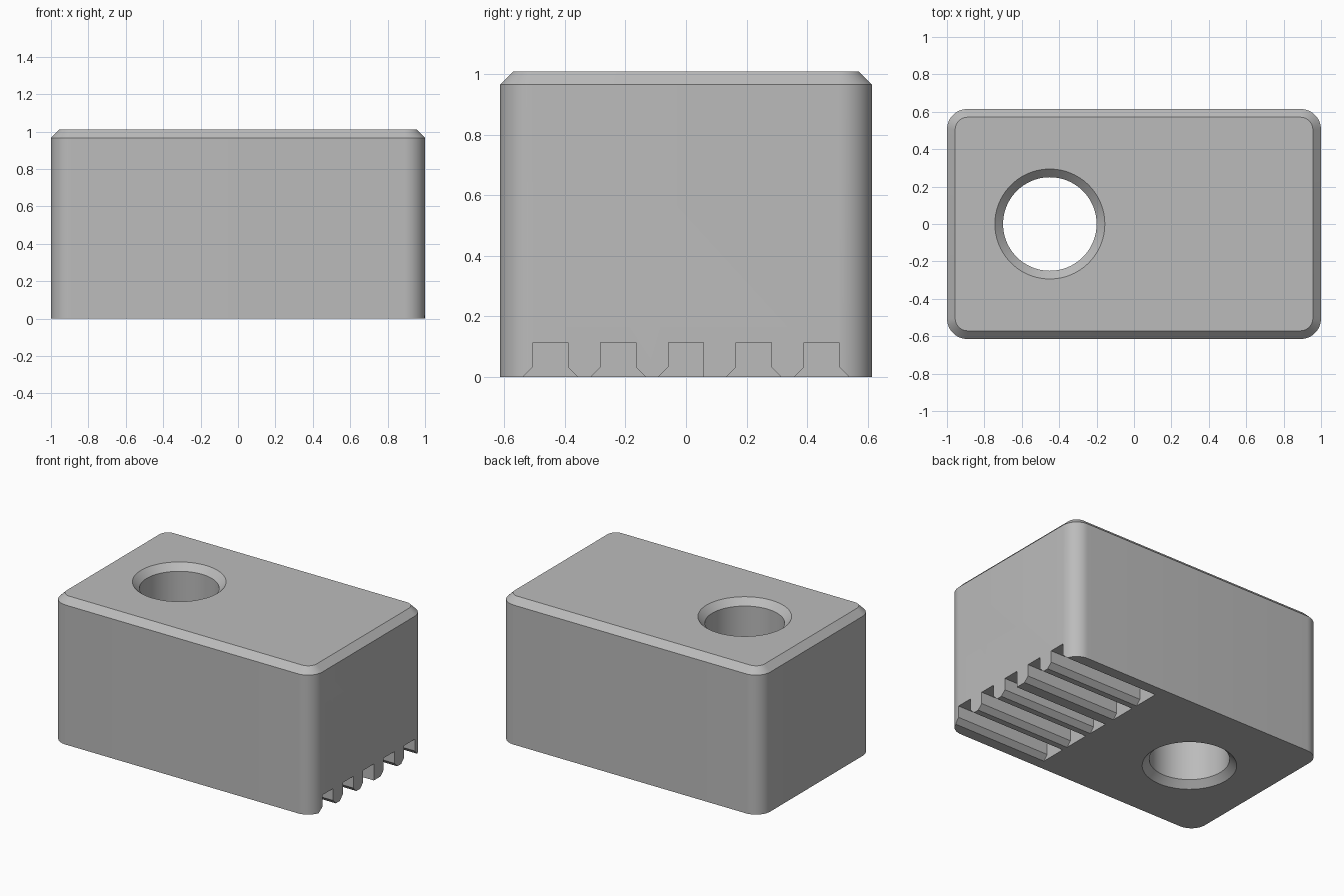
import bpy
import bmesh
from math import cos, sin, pi, radians

cube = bpy.data.objects.get("Cube")
if cube:
    bpy.data.objects.remove(cube)

HALF_X, HALF_Y, HEIGHT = 1.0, 0.615, 1.01
CORNER, CHAMFER = 0.11, 0.044
HOLE_X, HOLE_R = -0.45, 0.25

grey = bpy.data.materials.new("plain grey")
grey.use_nodes = True
grey.diffuse_color = (0.5, 0.5, 0.5, 1)
grey.node_tree.nodes["Principled BSDF"].inputs["Base Color"].default_value = (0.5, 0.5, 0.5, 1)


def loft(name, rings):
    """Closed solid through a stack of rings with equal point counts."""
    bm = bmesh.new()
    loops = [[bm.verts.new(p) for p in ring] for ring in rings]
    n = len(loops[0])
    for low, high in zip(loops, loops[1:]):
        for i in range(n):
            j = (i + 1) % n
            bm.faces.new((low[i], low[j], high[j], high[i]))
    bm.faces.new(loops[0][::-1])
    bm.faces.new(loops[-1])
    bmesh.ops.recalc_face_normals(bm, faces=bm.faces)
    mesh = bpy.data.meshes.new(name)
    bm.to_mesh(mesh)
    bm.free()
    mesh.materials.append(grey)
    obj = bpy.data.objects.new(name, mesh)
    bpy.context.collection.objects.link(obj)
    return obj


def rounded_rect(inset, z, steps=12):
    """Rounded rectangle pulled in evenly by the inset."""
    r = CORNER - inset
    cx, cy = HALF_X - CORNER, HALF_Y - CORNER
    points = []
    for k, (sx, sy) in enumerate([(1, 1), (-1, 1), (-1, -1), (1, -1)]):
        for i in range(steps + 1):
            a = (k + i / steps) * pi / 2
            points.append((sx * cx + r * cos(a), sy * cy + r * sin(a), z))
    return points


def circle(r, z, steps=96):
    return [(HOLE_X + r * cos(2 * pi * i / steps), r * sin(2 * pi * i / steps), z)
            for i in range(steps)]


def cut(target, cutter):
    """Subtract the cutter and remove it."""
    bpy.context.view_layer.objects.active = target
    mod = target.modifiers.new("cut", 'BOOLEAN')
    mod.operation = 'DIFFERENCE'
    mod.solver = 'EXACT'
    mod.object = cutter
    bpy.ops.object.modifier_apply(modifier=mod.name)
    bpy.data.objects.remove(cutter)


# Block with rounded upright corners and a chamfered top rim
block = loft("block", [rounded_rect(0, 0), rounded_rect(0, HEIGHT - CHAMFER),
                       rounded_rect(CHAMFER, HEIGHT)])

# Through hole, countersunk at both ends
over = 0.05
flare = HOLE_R + CHAMFER + over
cut(block, loft("hole_cutter", [
    circle(flare, -over), circle(HOLE_R, CHAMFER),
    circle(HOLE_R, HEIGHT - CHAMFER), circle(flare, HEIGHT + over)]))

# Five grooves under the right end; the middle one is straight on its back side
PITCH, HALF_W, DEPTH, LIP = 0.224, 0.058, 0.114, 0.033
for k in range(-2, 3):
    y = k * PITCH
    wide = HALF_W + LIP + over
    right = [(HALF_W, -over), (HALF_W, LIP)] if k == 0 else [(wide, -over), (HALF_W, LIP)]
    profile = [(-wide, -over)] + right + [(HALF_W, DEPTH), (-HALF_W, DEPTH), (-HALF_W, LIP)]
    cut(block, loft("groove_cutter",
                    [[(x, y + v, z) for v, z in profile] for x in (0.28, 1.1)]))

# Smooth corners and bore, crisp chamfers
bpy.ops.object.select_all(action='DESELECT')
block.select_set(True)
bpy.context.view_layer.objects.active = block
bpy.ops.object.shade_smooth_by_angle(angle=radians(25))
